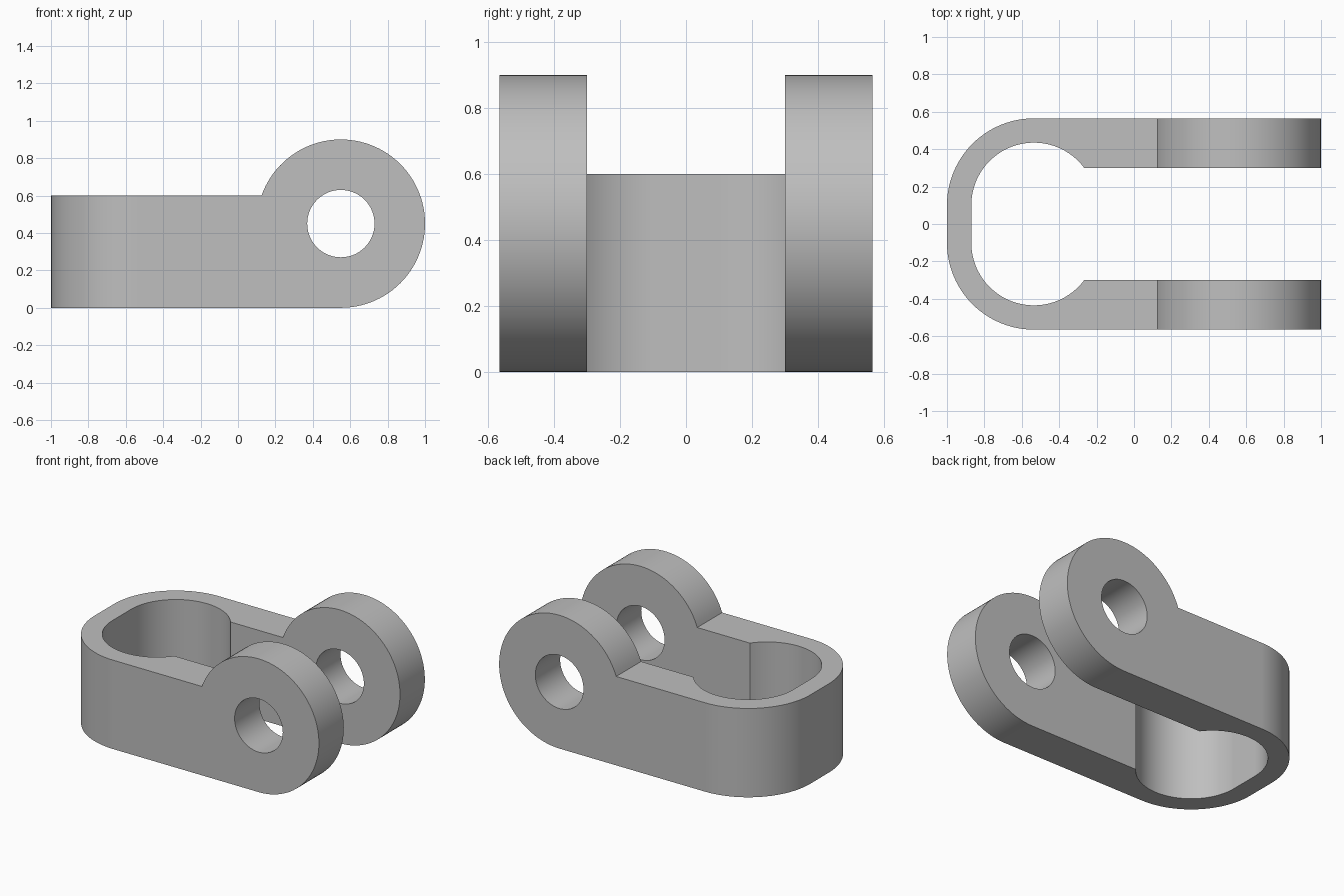
import bpy, bmesh
from math import cos, sin, radians, asin, degrees, sqrt
from mathutils import Vector

cube = bpy.data.objects.get("Cube")
if cube:
    bpy.data.objects.remove(cube, do_unlink=True)

# Main dimensions
HALF_W, ARM_IN = 0.565, 0.30
BEND_X, BEND_Y = -0.535, 0.10
R_OUT, R_IN = 0.465, 0.335
EYE_X, EYE_Z, EYE_R, HOLE_R = 0.55, 0.45, 0.45, 0.18
BODY_H = 0.60

metal = bpy.data.materials.new("plain grey metal")
metal.use_nodes = True
GREY = (0.52, 0.52, 0.52, 1)
metal.diffuse_color = GREY
metal.node_tree.nodes["Principled BSDF"].inputs["Base Color"].default_value = GREY


def arc(cx, cy, r, a0, a1, n):
    """Points along an arc, angles in degrees."""
    steps = [radians(a0 + (a1 - a0) * i / n) for i in range(n + 1)]
    return [(cx + r * cos(a), cy + r * sin(a)) for a in steps]


def prism(name, outline, place, sweep):
    """Extrude a 2D outline placed in space along a sweep vector."""
    bm = bmesh.new()
    face = bm.faces.new([bm.verts.new(place(u, v)) for u, v in outline])
    grown = bmesh.ops.extrude_face_region(bm, geom=[face])
    verts = [g for g in grown["geom"] if isinstance(g, bmesh.types.BMVert)]
    bmesh.ops.translate(bm, verts=verts, vec=Vector(sweep))
    bmesh.ops.recalc_face_normals(bm, faces=bm.faces)
    mesh = bpy.data.meshes.new(name)
    bm.to_mesh(mesh)
    bm.free()
    mesh.materials.append(metal)
    ob = bpy.data.objects.new(name, mesh)
    bpy.context.collection.objects.link(ob)
    return ob


def cut(target, tool, operation):
    """Apply a boolean and discard the tool."""
    tool.hide_render = True
    mod = target.modifiers.new(operation.title(), "BOOLEAN")
    mod.operation, mod.object, mod.solver = operation, tool, "EXACT"
    bpy.context.view_layer.objects.active = target
    bpy.ops.object.modifier_apply(modifier=mod.name)
    bpy.data.objects.remove(tool, do_unlink=True)


# Plan outline: U-shaped strap, one half mirrored across y
inner_end = degrees(asin((ARM_IN - BEND_Y) / R_IN))
half = [(1.1, ARM_IN)]
half += arc(BEND_X, BEND_Y, R_IN, inner_end, 180, 36)
outer = arc(BEND_X, BEND_Y, R_OUT, 180, 90, 24) + [(1.1, HALF_W)]
plan = half + [(x, -y) for x, y in reversed(half)]
plan += [(x, -y) for x, y in reversed(outer)] + outer
# Walk the boundary in order: inner wall, then lower arm, bend and upper arm
clevis = prism("clevis_bracket", plan, lambda x, y: (x, y, -0.1), (0, 0, 1.2))

# Side outline: low body with a round eye at the arm ends
eye_top = 180 - degrees(asin((BODY_H - EYE_Z) / EYE_R))
side = [(-1.1, 0)] + arc(EYE_X, EYE_Z, EYE_R, -90, eye_top, 72) + [(-1.1, BODY_H)]
along_y = lambda x, z: (x, -0.7, z)
cut(clevis, prism("side_profile", side, along_y, (0, 1.4, 0)), "INTERSECT")

# Pin holes through both eyes
hole = arc(EYE_X, EYE_Z, HOLE_R, 0, 360, 64)[:-1]
cut(clevis, prism("pin_hole", hole, along_y, (0, 1.4, 0)), "DIFFERENCE")

# Smooth curved walls with crisp edges
bpy.ops.object.select_all(action="DESELECT")
clevis.select_set(True)
bpy.context.view_layer.objects.active = clevis
bpy.ops.object.shade_smooth_by_angle(angle=radians(25))
weighted = clevis.modifiers.new("Flat Walls", "WEIGHTED_NORMAL")
weighted.keep_sharp = True
